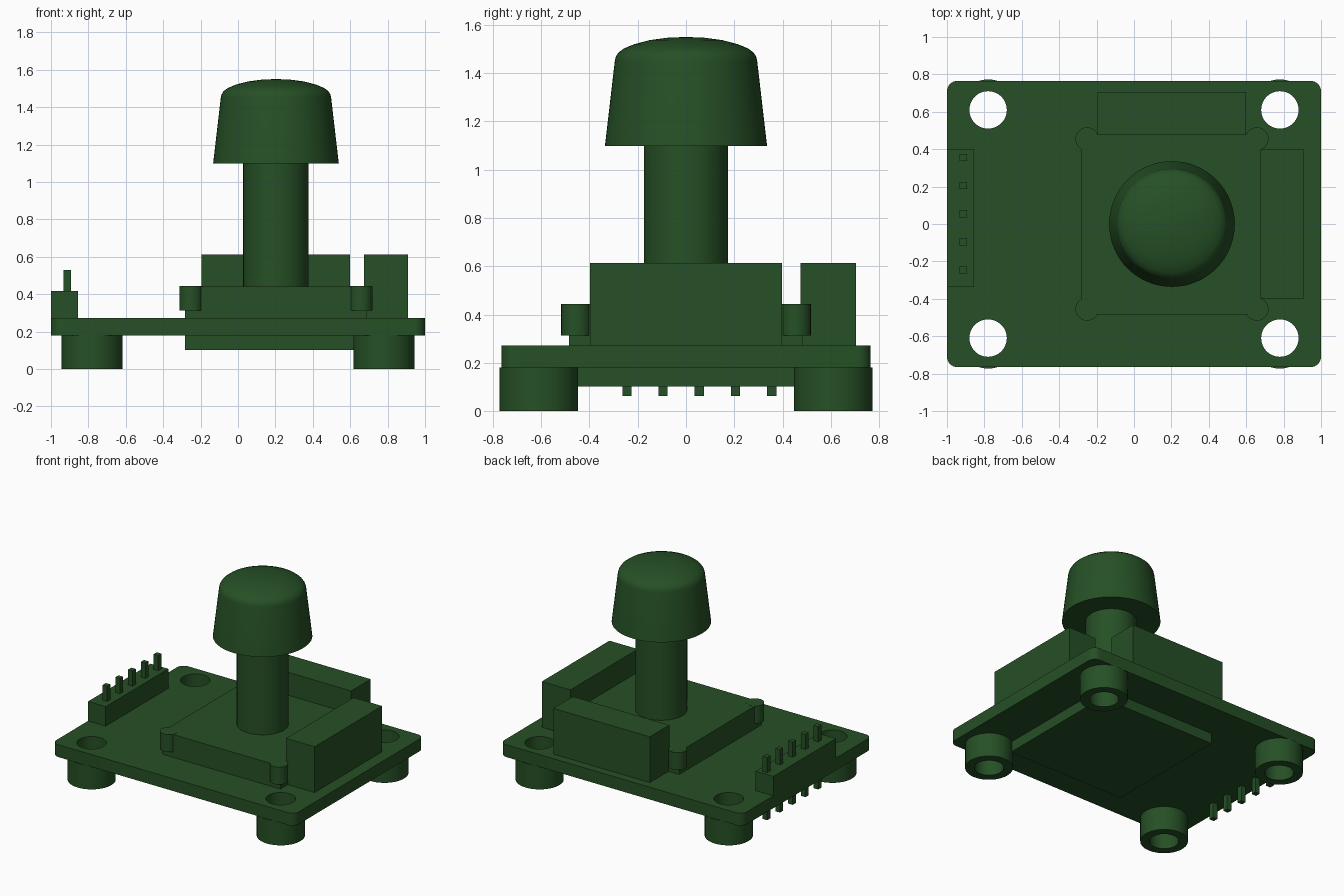
import bpy, bmesh, math

if "Cube" in bpy.data.objects:
    bpy.data.objects.remove(bpy.data.objects["Cube"], do_unlink=True)

green = bpy.data.materials.new("dark_green")
green.use_nodes = True
COLOR = (0.019, 0.08, 0.019, 1)
green.diffuse_color = COLOR
green.node_tree.nodes["Principled BSDF"].inputs["Base Color"].default_value = COLOR


def finish(name, bm, smooth=False):
    """Clean a bmesh and turn it into a named, coloured object."""
    bmesh.ops.remove_doubles(bm, verts=bm.verts, dist=0.0005)
    bmesh.ops.recalc_face_normals(bm, faces=bm.faces)
    mesh = bpy.data.meshes.new(name)
    bm.to_mesh(mesh)
    bm.free()
    mesh.materials.append(green)
    obj = bpy.data.objects.new(name, mesh)
    bpy.context.collection.objects.link(obj)
    if smooth:
        bpy.ops.object.select_all(action='DESELECT')
        obj.select_set(True)
        bpy.context.view_layer.objects.active = obj
        bpy.ops.object.shade_smooth_by_angle(angle=math.radians(35))
    return obj


def box(name, x0, x1, y0, y1, z0, z1):
    bm = bmesh.new()
    bmesh.ops.create_cube(bm, size=1)
    for v in bm.verts:
        v.co = ((x0 + x1) / 2 + v.co.x * (x1 - x0),
                (y0 + y1) / 2 + v.co.y * (y1 - y0),
                (z0 + z1) / 2 + v.co.z * (z1 - z0))
    return finish(name, bm)


def arc(cx, cy, r, start=0, sweep=360, n=48):
    count = n if sweep == 360 else n + 1
    angles = [math.radians(start + sweep * i / n) for i in range(count)]
    return [(cx + r * math.cos(a), cy + r * math.sin(a)) for a in angles]


def extrude(name, loops, z0, z1):
    """Extrude a flat outline, with any further loops cut out as holes."""
    curve = bpy.data.curves.new(name, 'CURVE')
    curve.dimensions = '2D'
    curve.fill_mode = 'BOTH'
    curve.extrude = (z1 - z0) / 2
    for loop in loops:
        spline = curve.splines.new('POLY')
        spline.points.add(len(loop) - 1)
        for p, (x, y) in zip(spline.points, loop):
            p.co = (x, y, 0, 1)
        spline.use_cyclic_u = True
    temp = bpy.data.objects.new(name + "_outline", curve)
    bpy.context.collection.objects.link(temp)
    bpy.context.view_layer.update()
    mesh = bpy.data.meshes.new_from_object(
        temp.evaluated_get(bpy.context.evaluated_depsgraph_get()))
    bm = bmesh.new()
    bm.from_mesh(mesh)
    bpy.data.objects.remove(temp, do_unlink=True)
    bpy.data.curves.remove(curve)
    bpy.data.meshes.remove(mesh)
    bmesh.ops.translate(bm, verts=bm.verts, vec=(0, 0, (z0 + z1) / 2))
    return finish(name, bm, smooth=True)


# Circuit board with rounded corners and four mounting holes
HX, HY, R = 1.0, 0.765, 0.055
outline = []
for sx, sy, start in ((1, 1, 0), (-1, 1, 90), (-1, -1, 180), (1, -1, 270)):
    outline += arc(sx * (HX - R), sy * (HY - R), R, start, 90, 8)
corners = [("front_right", -0.78, -0.61), ("front_left", 0.78, -0.61),
           ("back_right", -0.78, 0.61), ("back_left", 0.78, 0.61)]
extrude("circuit_board", [outline] + [arc(x, y, 0.1) for _, x, y in corners], 0.18, 0.272)

# Hollow standoffs
for side, x, y in corners:
    extrude("standoff_" + side, [arc(x, y, 0.163), arc(x, y, 0.1)], 0, 0.18)

# Joystick base with corner posts, passing through the board
JX = 0.203
box("joystick_base", JX - 0.487, JX + 0.487, -0.485, 0.485, 0.102, 0.442)
for sx in (-1, 1):
    for sy in (-1, 1):
        name = "corner_post_%s_%s" % ("front" if sy < 0 else "back",
                                      "right" if sx < 0 else "left")
        extrude(name, [arc(JX + sx * 0.454, sy * 0.455, 0.062, n=32)], 0.313, 0.443)

# Sensor housings
box("back_sensor_housing", -0.195, 0.6, 0.475, 0.705, 0.27, 0.613)
box("left_sensor_housing", 0.675, 0.91, -0.398, 0.398, 0.27, 0.613)

# Pin header
box("pin_header", -1, -0.855, -0.338, 0.4, 0.27, 0.417)
for i in range(5):
    y = -0.245 + 0.15 * i
    box("header_pin_%d" % (i + 1), -0.932, -0.894, y - 0.019, y + 0.019, 0.062, 0.53)

# Stick and thumb cap
extrude("joystick_shaft", [arc(JX, 0, 0.175)], 0.44, 1.11)

profile = [(0, 1.098), (0.336, 1.098), (0.295, 1.45), (0.291, 1.468), (0.28, 1.485),
           (0.258, 1.502), (0.215, 1.52), (0.15, 1.537), (0.075, 1.547), (0, 1.55)]
bm = bmesh.new()
verts = [bm.verts.new((JX + r, 0, z)) for r, z in profile]
edges = [bm.edges.new(pair) for pair in zip(verts, verts[1:])]
bmesh.ops.spin(bm, geom=verts + edges, cent=(JX, 0, 0), axis=(0, 0, 1),
               angle=math.tau, steps=64)
finish("thumb_cap", bm, smooth=True)
